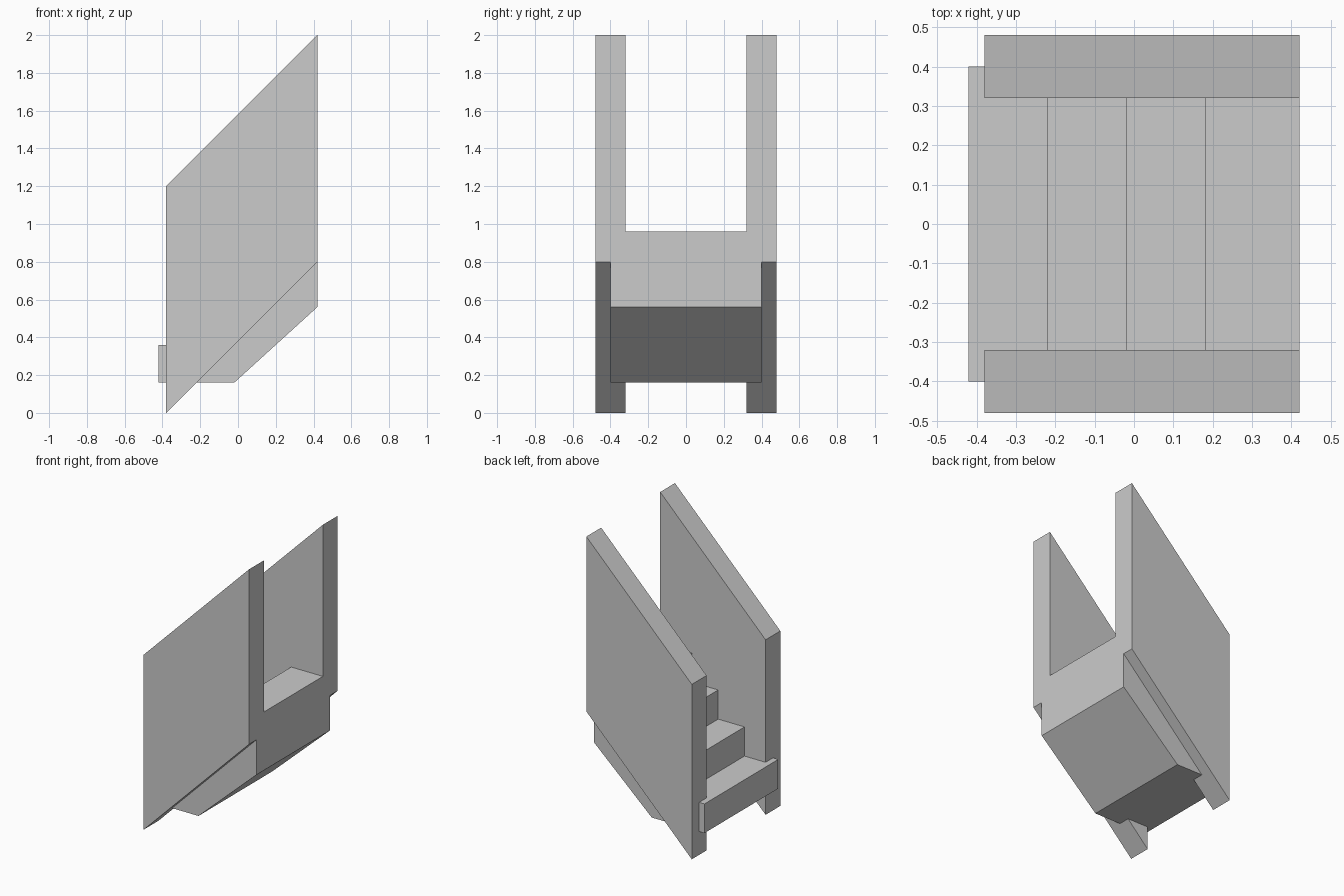
import bpy, bmesh

if "Cube" in bpy.data.objects:
    bpy.data.objects.remove(bpy.data.objects["Cube"])


def extrude_profile(name, points, y0, y1):
    """Solid made from an x-z outline swept from y0 to y1."""
    bm = bmesh.new()
    face = bm.faces.new([bm.verts.new((x, y0, z)) for x, z in points])
    swept = bmesh.ops.extrude_face_region(bm, geom=[face])["geom"]
    verts = [g for g in swept if isinstance(g, bmesh.types.BMVert)]
    bmesh.ops.translate(bm, vec=(0, y1 - y0, 0), verts=verts)
    bmesh.ops.recalc_face_normals(bm, faces=bm.faces)
    mesh = bpy.data.meshes.new(name)
    bm.to_mesh(mesh)
    bm.free()
    obj = bpy.data.objects.new(name, mesh)
    bpy.context.collection.objects.link(obj)
    return obj


FRONT, BACK = -0.38, 0.42
STEP, STEPS = 0.2, 4

# Sloping side walls
wall = [(FRONT, 0), (BACK, 0.8), (BACK, 2.0), (FRONT, 1.2)]
for name, y0, y1 in (("left_wall", 0.32, 0.48), ("right_wall", -0.48, -0.32)):
    extrude_profile(name, wall, y0, y1)

# Stair flight: sloped underside, then stepped top, let into the walls
stairs = [(-0.02, 0.16), (BACK, 0.56)]
for i in reversed(range(STEPS)):
    x, z = -0.42 + STEP * i, 0.36 + STEP * i
    stairs.append((BACK if i == STEPS - 1 else x + STEP, z))
    stairs.append((x, z))
stairs.append((-0.42, 0.16))
extrude_profile("stair_flight", stairs, -0.4, 0.4)
